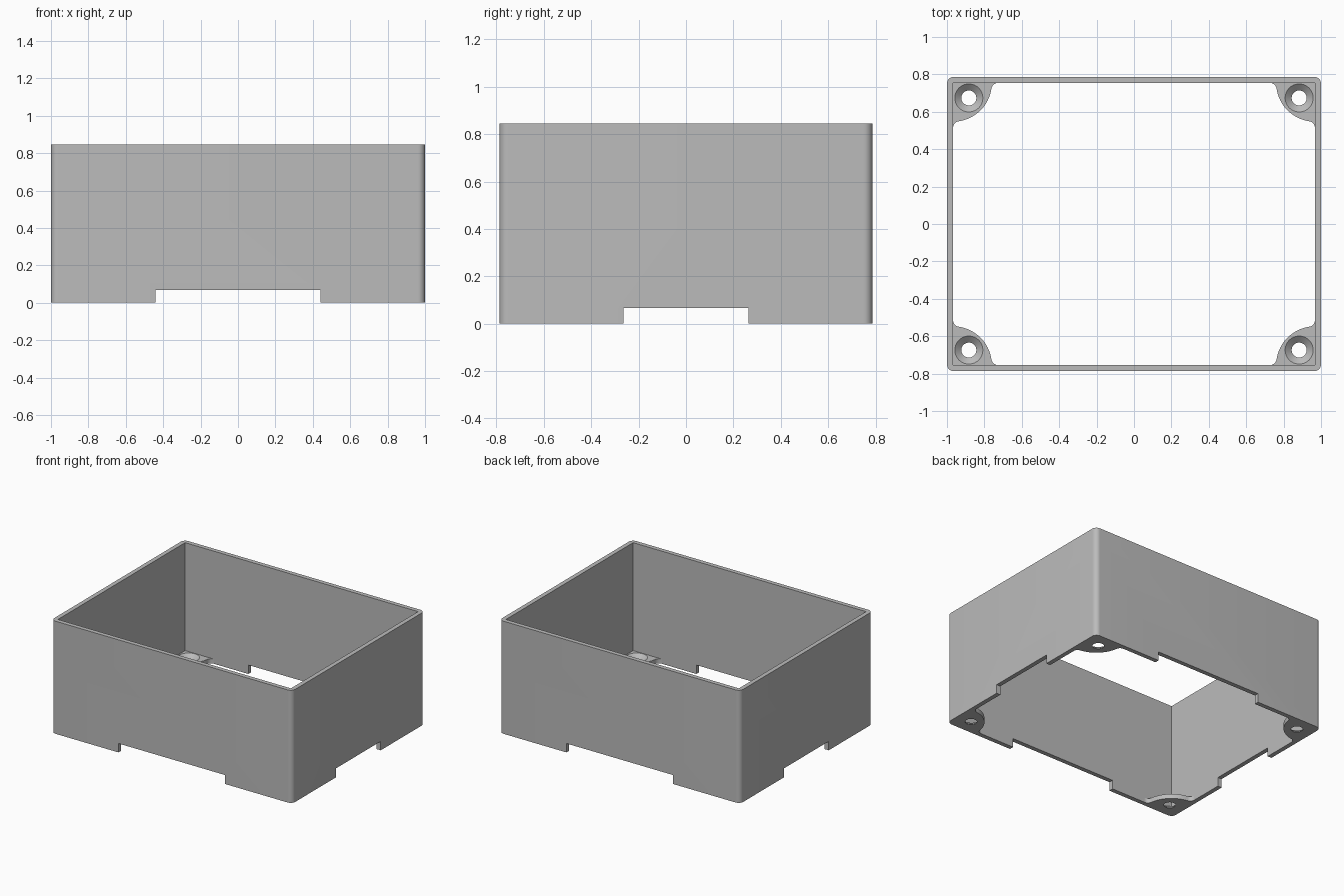
import bpy, bmesh
from math import sin, cos, pi, radians, sqrt, atan2

if "Cube" in bpy.data.objects:
    bpy.data.objects.remove(bpy.data.objects["Cube"])

# Main dimensions
HX, HY, HEIGHT = 1.0, 0.787, 0.845
WALL, CORNER_R = 0.033, 0.037
TAB_H, TAB_R, FILLET = 0.035, 0.207, 0.035
HOLE_X, HOLE_Y = 0.883, 0.674
IX, IY = HX - WALL, HY - WALL

grey = bpy.data.materials.new("grey_plastic")
grey.use_nodes = True
grey.diffuse_color = (0.5, 0.5, 0.5, 1)
grey.node_tree.nodes["Principled BSDF"].inputs["Base Color"].default_value = (0.5, 0.5, 0.5, 1)


def arc(cx, cy, r, start, end, steps):
    angles = [start + (end - start) * i / steps for i in range(steps + 1)]
    return [(cx + r * cos(a), cy + r * sin(a)) for a in angles]


def finish(name, bm):
    bmesh.ops.recalc_face_normals(bm, faces=bm.faces)
    mesh = bpy.data.meshes.new(name)
    bm.to_mesh(mesh)
    bm.free()
    mesh.materials.append(grey)
    obj = bpy.data.objects.new(name, mesh)
    bpy.context.collection.objects.link(obj)
    return obj


def loft(name, rings):
    """Solid through matching (outline, z) rings."""
    bm = bmesh.new()
    loops = [[bm.verts.new((x, y, z)) for x, y in pts] for pts, z in rings]
    bm.faces.new(loops[0])
    bm.faces.new(loops[-1])
    for low, high in zip(loops, loops[1:]):
        for i in range(len(low)):
            bm.faces.new((low[i - 1], low[i], high[i], high[i - 1]))
    return finish(name, bm)


def prism(name, pts, z0, z1):
    return loft(name, [(pts, z0), (pts, z1)])


def rect(hx, hy):
    return [(-hx, -hy), (hx, -hy), (hx, hy), (-hx, hy)]


def cut(target, cutter):
    mod = target.modifiers.new("cut", 'BOOLEAN')
    mod.operation, mod.solver, mod.object = 'DIFFERENCE', 'EXACT', cutter
    bpy.context.view_layer.objects.active = target
    bpy.ops.object.modifier_apply(modifier=mod.name)
    bpy.data.objects.remove(cutter)


def smooth(obj):
    bpy.ops.object.select_all(action='DESELECT')
    obj.select_set(True)
    bpy.context.view_layer.objects.active = obj
    bpy.ops.object.shade_smooth_by_angle(angle=radians(30))


# Enclosure walls with rounded vertical corners
outline = []
for k, (sx, sy) in enumerate([(1, 1), (-1, 1), (-1, -1), (1, -1)]):
    outline += arc(sx * (HX - CORNER_R), sy * (HY - CORNER_R), CORNER_R,
                   k * pi / 2, (k + 1) * pi / 2, 10)
walls = prism("enclosure_walls", outline, 0, HEIGHT)
cut(walls, prism("cavity_cutter", rect(IX, IY), -0.1, HEIGHT + 0.1))

# Notches along the lower edge of each side
cut(walls, prism("front_back_notch_cutter", rect(0.442, 1.2), -0.1, 0.067))
cut(walls, prism("side_notch_cutter", rect(1.2, 0.264), -0.1, 0.067))
smooth(walls)

# Screw tab outline, measured inward from the inner corner:
# a lobe blended into both walls by small fillets
reach = sqrt((TAB_R + FILLET) ** 2 - FILLET ** 2)
tilt = atan2(FILLET, reach)
lobe = [(0, 0)]
lobe += arc(reach, FILLET, FILLET, -pi / 2, -pi + tilt, 8)
lobe += arc(0, 0, TAB_R, tilt, pi / 2 - tilt, 20)[1:-1]
lobe += arc(FILLET, reach, FILLET, -pi / 2 - tilt, -pi, 8)

# Four countersunk screw tabs
for sx, side in ((1, "left"), (-1, "right")):
    for sy, end in ((-1, "front"), (1, "back")):
        pts = [(sx * (IX - u), sy * (IY - v)) for u, v in lobe]
        tab = prism(f"{end}_{side}_screw_tab", pts, 0, TAB_H)
        rings = [(arc(sx * HOLE_X, sy * HOLE_Y, r, 0, 2 * pi, 40)[:-1], z)
                 for r, z in ((0.04, -0.05), (0.04, 0.004), (0.075, TAB_H), (0.085, TAB_H + 0.01))]
        cut(tab, loft("countersink_cutter", rings))
        smooth(tab)
